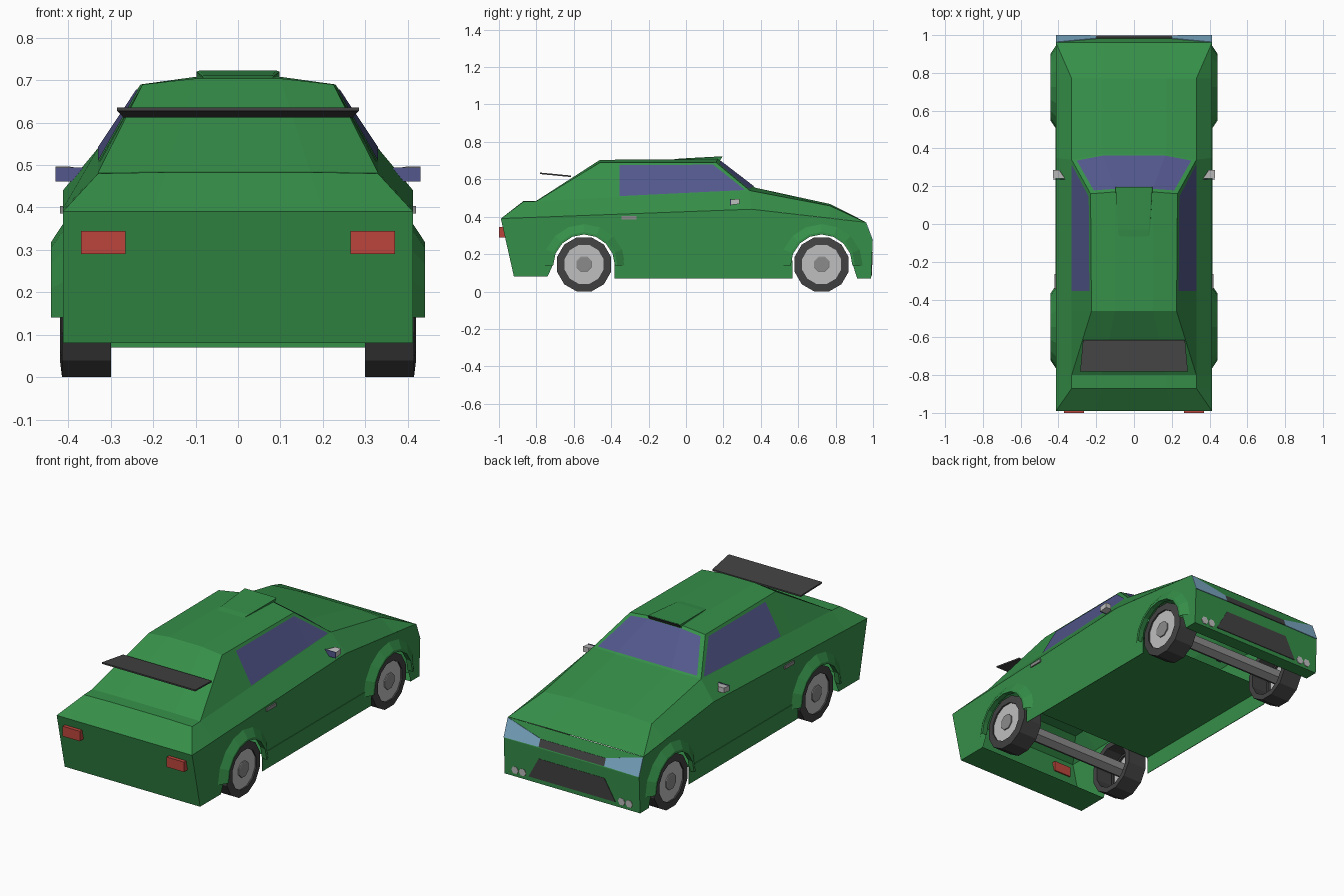
import bpy, bmesh, math
from mathutils import Vector

if "Cube" in bpy.data.objects:
    bpy.data.objects.remove(bpy.data.objects["Cube"])


def mat(name, r, g, b):
    m = bpy.data.materials.new(name)
    m.diffuse_color = (r, g, b, 1)
    m.use_nodes = True
    m.node_tree.nodes["Principled BSDF"].inputs["Base Color"].default_value = m.diffuse_color
    return m


GREEN = mat("green paint", .036, .275, .066)
GLASS = mat("tinted glass", .085, .095, .26)
DARK = mat("dark grey", .055, .055, .055)
LIGHT = mat("wheel silver", .52, .52, .52)
GREY = mat("mid grey", .26, .26, .26)
RED = mat("tail red", .50, .06, .045)
BLUE = mat("headlight blue", .20, .40, .56)


def make(name, verts, faces, material, mirror=False):
    bm = bmesh.new()
    vs = [bm.verts.new(v) for v in verts]
    for f in faces:
        bm.faces.new([vs[i] for i in f])
    bmesh.ops.remove_doubles(bm, verts=bm.verts, dist=1e-5)
    bmesh.ops.recalc_face_normals(bm, faces=bm.faces)
    me = bpy.data.meshes.new(name)
    bm.to_mesh(me)
    bm.free()
    me.materials.append(material)
    ob = bpy.data.objects.new(name, me)
    bpy.context.collection.objects.link(ob)
    if mirror:
        ob.modifiers.new("mirror", 'MIRROR')
    return ob


def prism(name, pts, shift, material, mirror=False, skip=()):
    """Polygon swept along a shift vector."""
    n = len(pts)
    s = Vector(shift)
    verts = [Vector(p) for p in pts] + [Vector(p) + s for p in pts]
    faces = [range(n), range(2 * n - 1, n - 1, -1)]
    faces += [(i, (i + 1) % n, (i + 1) % n + n, i + n) for i in range(n) if i not in skip]
    return make(name, verts, faces, material, mirror)


def box(name, x, y, z, material, mirror=False):
    pts = [(x[0], y[0], z[0]), (x[0], y[1], z[0]), (x[0], y[1], z[1]), (x[0], y[0], z[1])]
    return prism(name, pts, (x[1] - x[0], 0, 0), material, mirror)


def loft(name, rows, material, skip=()):
    """Half cross-sections mirrored to full width and joined row to row."""
    full = [[(-x, y, z) for x, y, z in r] + [(x, y, z) for x, y, z in reversed(r)] for r in rows]
    n = len(full[0])
    faces = [(j * n + i, j * n + i + 1, (j + 1) * n + i + 1, (j + 1) * n + i)
             for j in range(len(rows) - 1) for i in range(n - 1) if (j, i) not in skip]
    return make(name, [v for r in full for v in r], faces, material)


def lathe(name, prof, y, z, n, material, mirror=True):
    """Revolve (radius, x) points about an axis along x."""
    verts, faces = [], []
    for r, x in prof:
        for k in range(n):
            a = 2 * math.pi * (k + .5) / n
            verts.append((x, y + r * math.cos(a), z + r * math.sin(a)))
    for j in range(len(prof) - 1):
        for k in range(n):
            q = (k + 1) % n
            faces.append((j * n + k, j * n + q, (j + 1) * n + q, (j + 1) * n + k))
    if prof[-1][0] < .1:
        faces.append(range((len(prof) - 1) * n, len(prof) * n))
    return make(name, verts, faces, material, mirror)


def arc(yc, r, n=8):
    return [(yc - r * math.cos(math.pi * k / n), .14 + r * math.sin(math.pi * k / n))
            for k in range(n + 1)]


# Lower body shell, open at the wheel arches, with a raised floor
REAR, FRONT, W = -.545, .725, .413
side = [(-.92, .08), (-.74, .08)] + arc(REAR, .168) + [(-.382, .07), (.57, .07)] \
    + arc(FRONT, .168) + [(.915, .07), (.99, .07), (.998, .27), (.96, .37), (.35, .44), (-.99, .39)]
prism("lower_body", [(-W, y, z) for y, z in side], (2 * W, 0, 0), GREEN,
      skip=set(range(1, 22)) | {25, 26})
make("floor", [(-W, -.385, .165), (W, -.385, .165), (W, .572, .165), (-W, .572, .165)],
     [(3, 2, 1, 0)], GREEN)
prism("rocker_panel", [(W, -.382, .07), (W, .57, .07), (W, .57, .165), (W, -.382, .165)],
      (.003, 0, 0), GREEN, True)

# Shoulders, rear deck and bonnet, open below the cabin
loft("upper_body", [
    [(W, -.99, .39), (W, -.99, .39), (.2, -.99, .39)],
    [(W, -.87, .3945), (.33, -.87, .48), (.17, -.87, .483)],
    [(W, -.80, .397), (.33, -.80, .483), (.17, -.80, .485)],
    [(W, .35, .44), (.33, .34, .54), (.17, .37, .555)],
    [(W, .77, .392), (.33, .77, .458), (.17, .77, .468)],
    [(W, .96, .37), (W, .96, .37), (.2, .96, .372)]], GREEN, {(2, 1), (2, 2), (2, 3)})

# Cabin roof, tailgate and windscreen frame
ROOF = .69
loft("cabin", [[(.33, -.80, .483), (.17, -.80, .485)],
               [(.225, -.46, ROOF), (.1, -.46, .704)],
               [(.23, .16, ROOF), (.1, .17, .708)],
               [(.33, .34, .54), (.17, .37, .555)]], GREEN)


# Cabin flanks and side windows: t runs from shoulder (0) to roof edge (1)
def flank(y, t, out=0):
    z0 = .483 + .05 * (y + .8)
    top = .225 + .005 * (y + .46) / .62
    return (.33 + (top - .33) * t + out, y, z0 + (ROOF - z0) * t + out * .5)


def flank_strip(name, cols, material, out=0):
    verts = [flank(y, t, out) for y, lo, hi in cols for t in (lo, hi)]
    make(name, verts, [(2 * k, 2 * k + 2, 2 * k + 3, 2 * k + 1) for k in range(len(cols) - 1)],
         material, True)


flank_strip("cabin_flank", [(-.80, 0, 0), (-.46, 0, 1), (-.355, 0, 1), (.16, 0, 1), (.34, 0, 0)], GREEN)
flank_strip("side_window", [(-.355, .02, .92), (.145, .02, .92), (.31, .02, .05)], GLASS, .002)

# Windscreen
loft("windscreen", [[(.213, .178, .683), (.1, .186, .699)],
                    [(.303, .336, .550), (.165, .362, .564)]], GLASS)

# Roof scoop and its opening
loft("roof_scoop", [[(.08, -.07, .69), (.08, -.07, .705), (.07, -.07, .706)],
                    [(.085, -.03, .69), (.085, -.03, .710), (.08, -.03, .711)],
                    [(.098, .175, .69), (.098, .195, .720), (.09, .195, .723)]], GREEN)
prism("scoop_opening", [(-.094, .177, .692), (.094, .177, .692), (.092, .194, .719), (-.092, .194, .719)],
      (0, -.004, 0), DARK)

# Rear wing
prism("rear_wing", [(-.285, -.78, .628), (.285, -.78, .628), (.27, -.615, .612), (-.27, -.615, .612)],
      (0, 0, .008), DARK)

# Wheels, flared arches and axles
for tag, y in (("rear", REAR), ("front", FRONT)):
    lathe(tag + "_tyre", [(.12, .40), (.12, .30), (.15, .30), (.15, .415), (.108, .42), (.108, .40)],
          y, .145, 12, DARK)
    lathe(tag + "_rim", [(.108, .412), (.04, .412)], y, .145, 12, LIGHT)
    lathe(tag + "_hub", [(.045, .41), (.045, .418), (.04, .42)], y, .145, 8, GREY)
    lathe(tag + "_axle", [(.042, .405), (.042, -.405)], y, .145, 6, GREY, False)
    rings = [(.41, .168), (.441, .165), (.441, .178), (.412, .222)]
    verts = [(x, p, q) for x, r in rings for p, q in arc(y, r)]
    make(tag + "_arch_flare", verts,
         [(9 * j + k, 9 * j + k + 1, 9 * j + k + 10, 9 * j + k + 9)
          for j in range(3) for k in range(8)], GREEN, True)


# Nose details follow the slope of the nose
def nose(x, z):
    y = .998 - .38 * (z - .27) if z > .27 else .998 - .04 * (.27 - z)
    return (x, y, z)


def nose_plate(name, pts, material, mirror=False):
    prism(name, [nose(x, z) for x, z in pts], (0, .003, .001), material, mirror)


nose_plate("headlight", [(.20, .275), (W, .272), (W, .368), (.20, .315)], BLUE, True)
nose_plate("upper_grille", [(-.2, .275), (.2, .275), (.2, .314), (-.2, .314)], DARK)
nose_plate("lower_grille", [(-.265, .093), (.265, .093), (.20, .21), (-.20, .21)], DARK)
for i, x in enumerate((.302, .348)):
    nose_plate("fog_light_%d" % i,
               [(x + .022 * math.cos(k * math.pi / 3), .105 + .022 * math.sin(k * math.pi / 3))
                for k in range(6)], LIGHT, True)

# Tail lights, door handles and mirrors
box("tail_light", (.265, .37), (-1.0, -.96), (.29, .345), RED, True)
box("door_handle", (.405, .42), (-.345, -.265), (.386, .404), GREY, True)
prism("wing_mirror", [(.365, .24, .463), (.43, .24, .463), (.43, .285, .468), (.395, .285, .468)],
      (0, 0, .028), LIGHT, True)
box("mirror_glass", (.366, .43), (.236, .2395), (.461, .494), GLASS, True)
